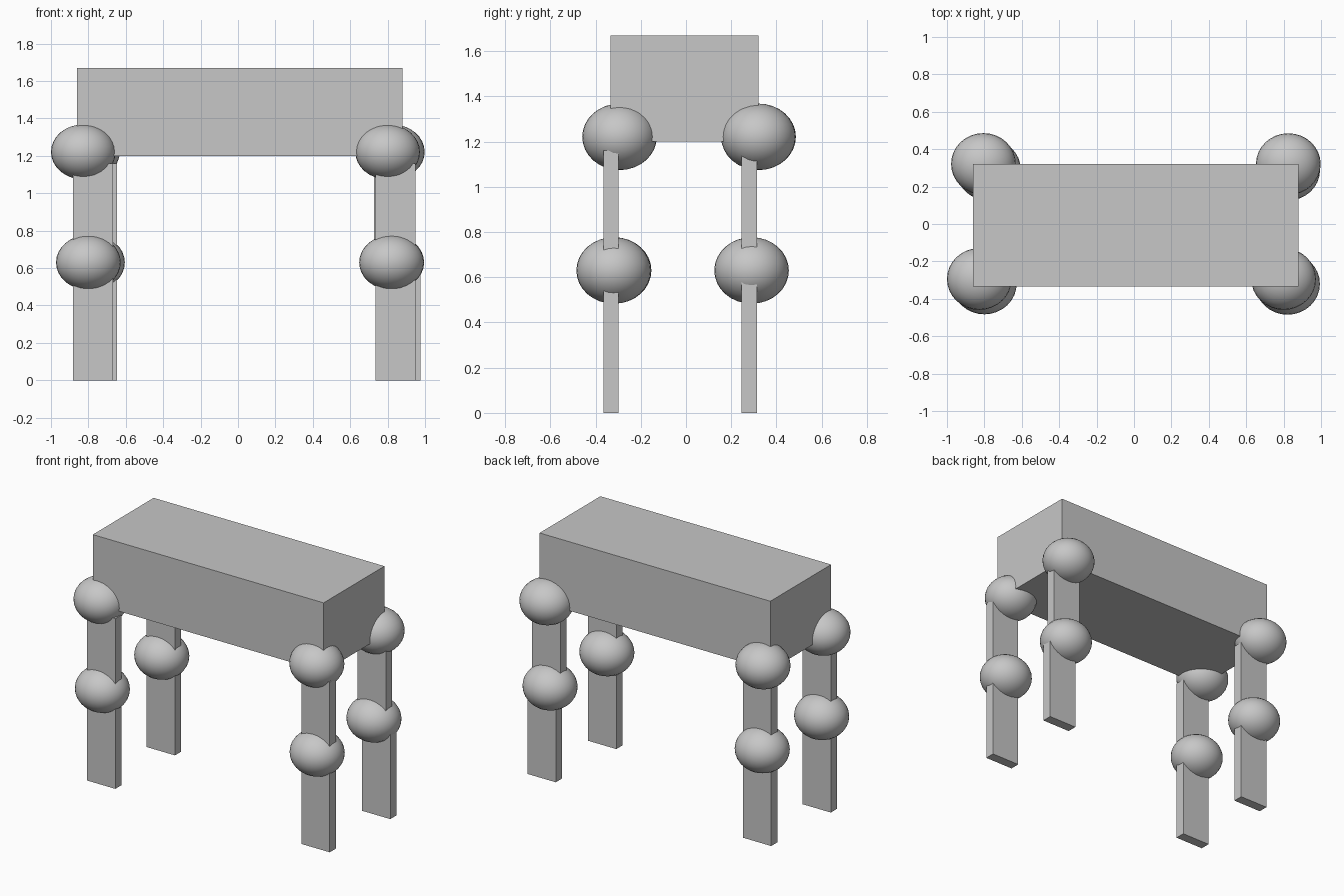
import bpy

cube = bpy.data.objects.get("Cube")
if cube:
    bpy.data.objects.remove(cube, do_unlink=True)

grey = bpy.data.materials.new("plain grey")
grey.use_nodes = True
COLOUR = (0.57, 0.57, 0.57, 1)
grey.diffuse_color = COLOUR
for node in grey.node_tree.nodes:
    if node.type == 'BSDF_PRINCIPLED':
        node.inputs["Base Color"].default_value = COLOUR


def finish(name, scale):
    ob = bpy.context.object
    ob.name = name
    ob.scale = scale
    bpy.ops.object.transform_apply(location=False, rotation=False, scale=True)
    ob.data.materials.append(grey)
    return ob


def box(name, x, y, z):
    """Box from (low, high) ranges on each axis."""
    bpy.ops.mesh.primitive_cube_add(
        size=1, location=[(a + b) / 2 for a, b in (x, y, z)])
    return finish(name, [b - a for a, b in (x, y, z)])


def joint(name, centre):
    """Slightly flattened smooth ball."""
    bpy.ops.mesh.primitive_uv_sphere_add(
        segments=32, ring_count=16, radius=1, location=centre)
    finish(name, (0.173, 0.165, 0.147))
    bpy.ops.object.shade_smooth()


# Torso block
box("body", (-0.86, 0.88), (-0.335, 0.32), (1.2, 1.67))

# Each leg: upper and lower x centre, y centre, hip (x, y), knee (x, y)
legs = {
    "front_right": (-0.776, -0.776, -0.332, (-0.827, -0.294), (-0.80, -0.318)),
    "front_left": (0.841, 0.841, -0.332, (0.80, -0.294), (0.821, -0.32)),
    "back_right": (-0.755, -0.755, 0.28, (-0.805, 0.321), (-0.778, 0.29)),
    "back_left": (0.835, 0.869, 0.28, (0.825, 0.32), (0.822, 0.29)),
}
HALF_X, HALF_Y = 0.107, 0.034
for side, (upper_x, lower_x, y, hip, knee) in legs.items():
    depth = (y - HALF_Y, y + HALF_Y)
    box(side + "_upper_leg", (upper_x - HALF_X, upper_x + HALF_X), depth, (0.62, 1.16))
    box(side + "_lower_leg", (lower_x - HALF_X, lower_x + HALF_X), depth, (0, 0.6))
    joint(side + "_hip", (*hip, 1.221))
    joint(side + "_knee", (*knee, 0.63))
